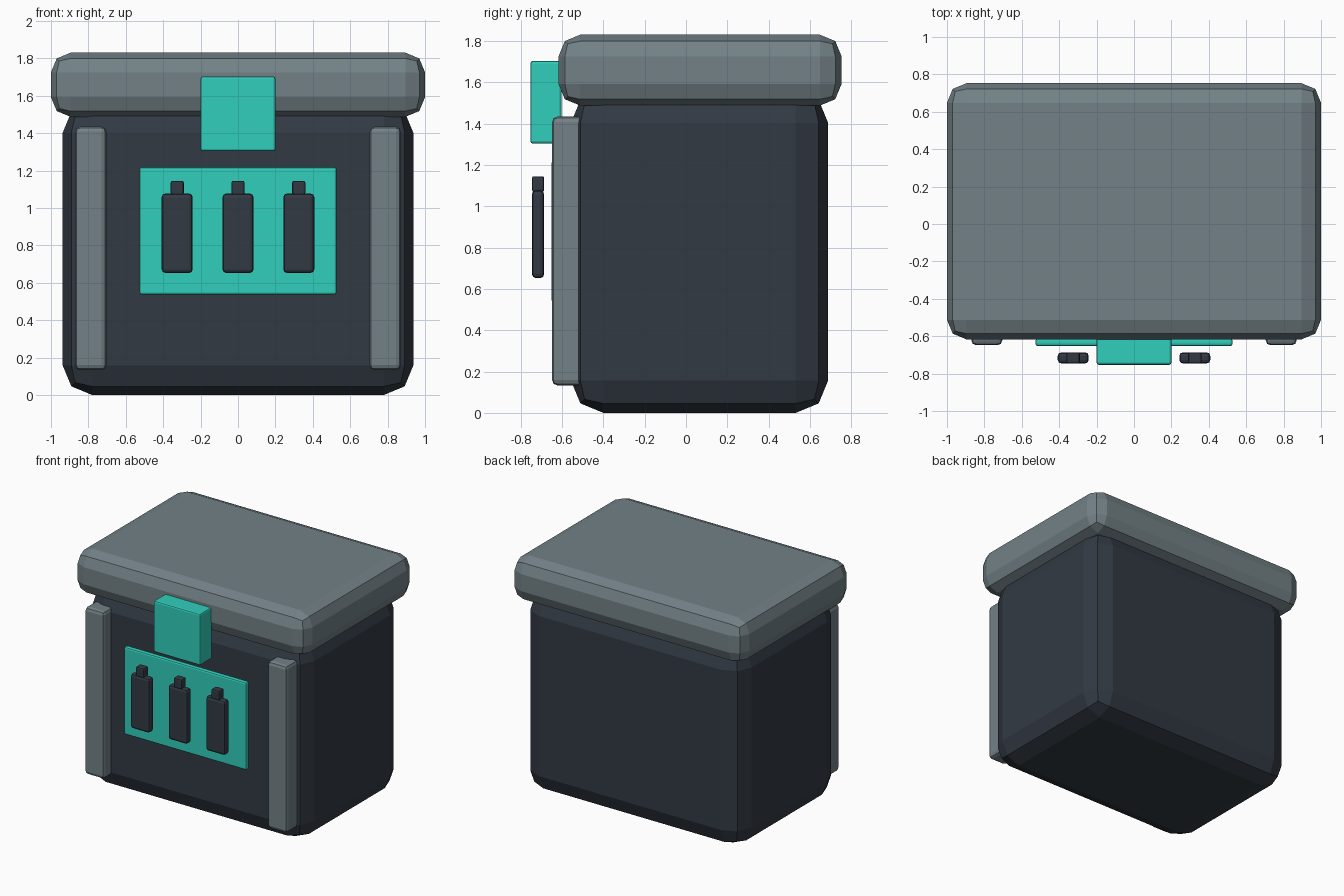
import bpy

if "Cube" in bpy.data.objects:
    bpy.data.objects.remove(bpy.data.objects["Cube"])


def material(name, rgb):
    m = bpy.data.materials.new(name)
    m.diffuse_color = (*rgb, 1)
    m.use_nodes = True
    m.node_tree.nodes["Principled BSDF"].inputs["Base Color"].default_value = m.diffuse_color
    return m


GREY = material("grey", (0.17, 0.22, 0.24))
DARK = material("dark", (0.032, 0.042, 0.057))
TEAL = material("teal", (0.03, 0.62, 0.5))


def box(name, x, y, z, bevel, mat):
    """Flat-shaded bevelled box from (min, max) ranges on each axis."""
    bpy.ops.mesh.primitive_cube_add(size=1, location=[sum(r) / 2 for r in (x, y, z)])
    ob = bpy.context.object
    ob.name = name
    ob.scale = [r[1] - r[0] for r in (x, y, z)]
    bpy.ops.object.transform_apply(location=False, rotation=False, scale=True)
    mod = ob.modifiers.new("Bevel", 'BEVEL')
    mod.width = bevel
    mod.segments = 2
    ob.data.materials.append(mat)
    return ob


# Main container and lid
box("body", (-0.937, 0.937), (-0.557, 0.688), (0, 1.56), 0.157, DARK)
box("lid", (-1, 1), (-0.617, 0.753), (1.487, 1.83), 0.105, GREY)

# Front corner rails
for side, x in (("left", (-0.87, -0.704)), ("right", (0.704, 0.87))):
    box("rail_" + side, x, (-0.648, -0.48), (0.133, 1.434), 0.026, GREY)

# Latch and front panel
box("latch", (-0.2, 0.2), (-0.753, -0.602), (1.303, 1.703), 0.012, TEAL)
box("panel", (-0.527, 0.527), (-0.652, -0.612), (0.537, 1.218), 0.012, TEAL)

# Row of three bottle emblems standing off the panel
for i in (-1, 0, 1):
    cx = i * 0.325
    box(f"bottle_{i + 2}", (cx - 0.083, cx + 0.083), (-0.746, -0.686), (0.652, 1.077), 0.02, DARK)
    box(f"bottle_cap_{i + 2}", (cx - 0.035, cx + 0.035), (-0.746, -0.686), (1.07, 1.145), 0.01, DARK)
